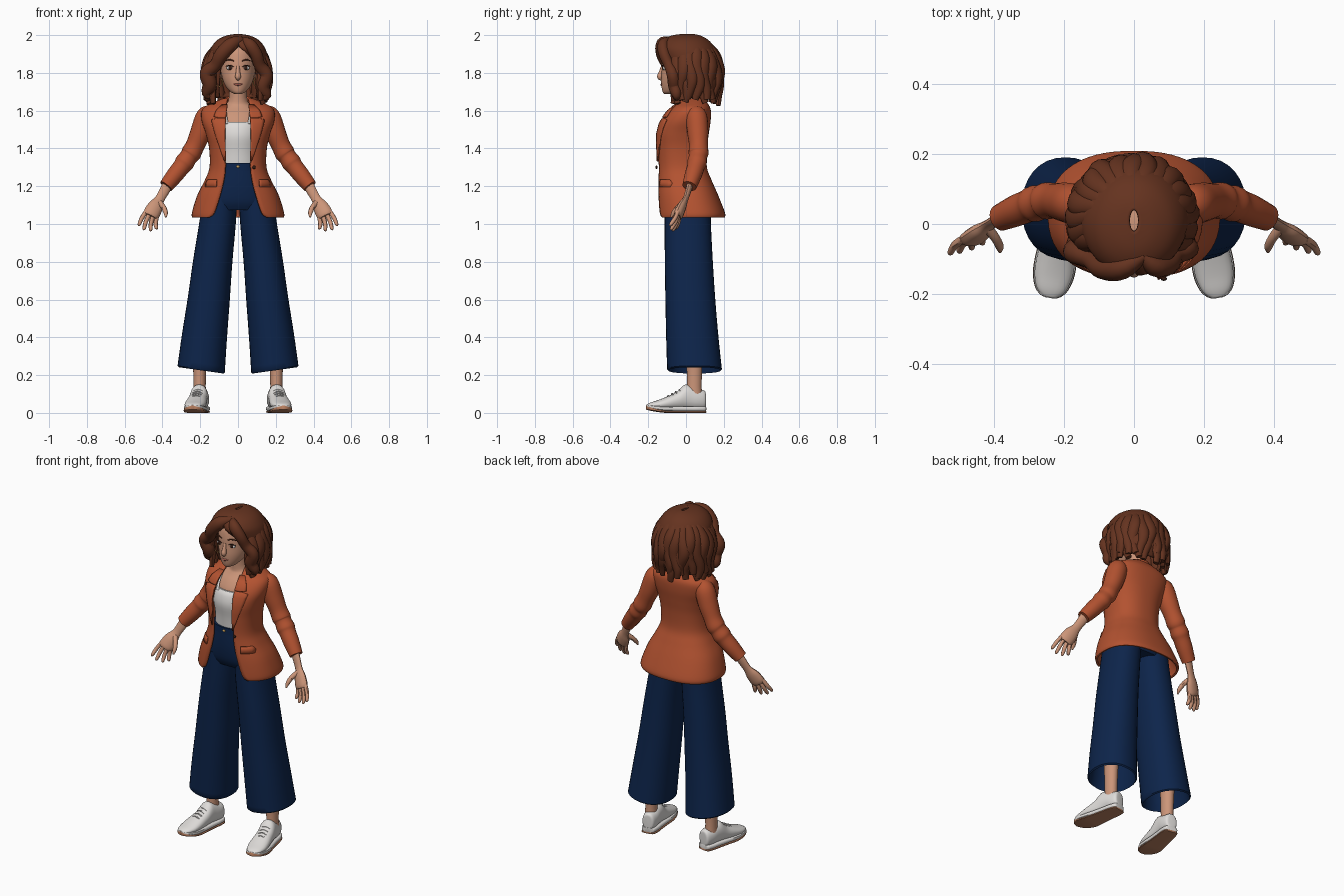
import bpy, bmesh, math, random
from mathutils import Vector, Matrix

random.seed(4)


def material(name, r, g, b):
    m = bpy.data.materials.new(name)
    m.diffuse_color = (r, g, b, 1)
    return m


RUST = material("rust cloth", .45, .085, .03)
NAVY = material("navy cloth", .004, .018, .07)
HAIR = material("brown hair", .13, .033, .014)
SKIN = material("skin", .6, .3, .19)
WHITE = material("off white", .74, .72, .7)
TAN = material("tan rubber", .5, .22, .12)
LIP = material("lip rose", .42, .12, .09)
DARK = material("dark brown", .035, .013, .008)
GOLD = material("gold", .6, .36, .1)


def smooth(rows, k=4):
    """Catmull-Rom resampling of tuples of any length."""
    out = []
    for i in range(len(rows) - 1):
        p = [rows[max(0, min(len(rows) - 1, i + d))] for d in (-1, 0, 1, 2)]
        for j in range(k):
            t = j / k
            out.append(tuple(
                .5 * (2 * b + (c - a) * t + (2 * a - 5 * b + 4 * c - d) * t * t + (3 * b - a - 3 * c + d) * t ** 3)
                for a, b, c, d in zip(*p)))
    return out + [tuple(rows[-1])]


def loft(name, rings, mat, closed=True, caps=True, mirror=False, thick=0):
    """Skin a list of equal point rings."""
    bm = bmesh.new()
    vs = [[bm.verts.new(p) for p in r] for r in rings]
    n = len(vs[0])
    for a, b in zip(vs, vs[1:]):
        for i in range(n if closed else n - 1):
            j = (i + 1) % n
            bm.faces.new((a[i], a[j], b[j], b[i]))
    if closed and caps:
        bm.faces.new(vs[0])
        bm.faces.new(vs[-1])
    bmesh.ops.remove_doubles(bm, verts=bm.verts, dist=1e-5)
    bmesh.ops.recalc_face_normals(bm, faces=bm.faces)
    me = bpy.data.meshes.new(name)
    bm.to_mesh(me)
    bm.free()
    me.materials.append(mat)
    ob = bpy.data.objects.new(name, me)
    bpy.context.collection.objects.link(ob)
    if thick:
        s = ob.modifiers.new("thickness", 'SOLIDIFY')
        s.thickness, s.offset = thick, 0
    if mirror:
        ob.modifiers.new("mirror", 'MIRROR').use_mirror_merge = False
    return ob


def spow(v, e):
    return math.copysign(abs(v) ** e, v)


def oval(z, rx, yf, yb, w=None, cx=0, n=2, slope=0, N=32):
    """Horizontal superellipse; w is the half width of a front opening."""
    cy, ry, pts = (yf + yb) / 2, (yb - yf) / 2, []
    a0 = 0 if w is None else math.asin(min(1, (max(w, 0) / rx) ** (n / 2)))
    for i in range(N):
        a = a0 + (2 * math.pi - 2 * a0) * i / (N if w is None else N - 1)
        x = rx * spow(math.sin(a), 2 / n)
        pts.append((cx + x, cy - ry * spow(math.cos(a), 2 / n), z + slope * x))
    return pts


def tube(name, pts, mat, side=(1, 0, 0), flat=1, mirror=False, N=12, k=4):
    """Swept tube through (x, y, z, radius); flat scales the depth across side."""
    rows = smooth(pts, k)
    P = [Vector(r[:3]) for r in rows]
    rings = []
    for i, p in enumerate(P):
        t = (P[min(i + 1, len(P) - 1)] - P[max(i - 1, 0)]).normalized()
        u = Vector(side)
        u = (u - t * u.dot(t)).normalized()
        v = t.cross(u)
        r = max(rows[i][3], .001)
        rings.append([p + r * (math.cos(a) * u + flat * math.sin(a) * v)
                      for a in (2 * math.pi * j / N for j in range(N))])
    return loft(name, rings, mat, mirror=mirror)


def ball(name, loc, size, mat, mirror=False):
    rows = [(math.cos(t), math.sin(t)) for t in (math.pi * (i + .03) / 10.06 for i in range(11))]
    return loft(name, [oval(loc[2] + c * size[2], s * size[0], loc[1] - s * size[1], loc[1] + s * size[1],
                            cx=loc[0], N=16) for c, s in rows], mat, mirror=mirror)


# ---- head, neck and face
loft("head", [oval(*r) for r in smooth([
    (1.688, .018, -.115, -.06), (1.70, .04, -.124, -.03), (1.73, .066, -.13, .03), (1.77, .083, -.132, .07),
    (1.82, .092, -.129, .1), (1.87, .095, -.126, .11), (1.92, .085, -.113, .1), (1.96, .05, -.07, .06)])], SKIN)
loft("neck_and_chest", [oval(*r) for r in smooth([
    (1.40, .115, -.11, .09), (1.52, .125, -.112, .1), (1.58, .125, -.085, .1), (1.62, .09, -.05, .09),
    (1.65, .052, -.04, .07), (1.75, .045, -.045, .06)])], SKIN)
tube("nose", [(0, -.124, 1.835, .008), (0, -.133, 1.80, .012), (0, -.138, 1.778, .015), (0, -.128, 1.765, .008)], SKIN)
tube("mouth", [(-.03, -.121, 1.745, .002), (0, -.13, 1.737, .006), (.03, -.121, 1.745, .002)], LIP, side=(0, 0, 1))
ball("eye_white", (.042, -.114, 1.826), (.019, .009, .012), WHITE, True)
ball("iris", (.042, -.119, 1.826), (.010, .007, .011), DARK, True)
tube("eyelash", [(.02, -.124, 1.83, .001), (.042, -.125, 1.84, .003), (.066, -.113, 1.834, .001)], DARK,
     side=(0, 0, 1), mirror=True)
tube("eyebrow", [(.02, -.127, 1.862, .002), (.045, -.123, 1.870, .004), (.07, -.108, 1.862, .001)], HAIR,
     side=(0, 0, 1), mirror=True)
ball("ear", (.093, -.01, 1.80), (.012, .02, .03), SKIN, True)
tube("hoop_earring", [(.1 + .018 * math.sin(a), -.055, 1.75 + .022 * math.cos(a), .003)
                      for a in (math.pi * i / 6 for i in range(13))], GOLD, side=(0, 1, 0), mirror=True, N=6, k=2)

# ---- hair: open-front cap plus wavy locks
loft("hair_cap", [oval(*r) for r in smooth([
    (2.0, .012, -.02, .04, 0), (1.992, .06, -.075, .075, 0), (1.97, .105, -.118, .115, 0),
    (1.935, .135, -.142, .145, .01), (1.90, .148, -.135, .16, .05), (1.85, .155, -.115, .172, .085),
    (1.79, .16, -.10, .18, .095), (1.73, .16, -.085, .18, .10), (1.67, .135, -.06, .15, .10)])],
    HAIR, closed=False, thick=.012)
for layer, (count, reach, z_end) in enumerate(((17, 1.0, 1.66), (13, .94, 1.635))):
    for i in range(count):
        a = math.radians(58 + 244 * i / (count - 1))
        ph, low = random.uniform(0, 6.28), z_end + random.uniform(-.01, .03)
        pts = []
        for j in range(9):
            t = j / 8
            f = reach * math.sin(min(1, .28 + t * 1.1) * math.pi / 2) - .1 * max(0, t - .75)
            f += .045 * math.sin(ph + t * 10) * t
            b = a + .10 * math.sin(ph + 1 + t * 9) * t
            pts.append((.165 * f * math.sin(b) - .006, .025 - .155 * f * math.cos(b),
                        1.965 + (low - 1.965) * t ** 1.25, .012 + .024 * math.sin(math.pi * min(.93, .1 + t * .85))))
        tube("hair_lock", pts, HAIR, side=(math.cos(a), math.sin(a), 0), flat=.75, N=10, k=3)
# swept front locks from an off-centre parting
tube("fringe_left", [(.03, -.09, 1.975, .015), (-.03, -.125, 1.955, .032), (-.085, -.125, 1.90, .034),
                     (-.12, -.10, 1.84, .03), (-.165, -.08, 1.80, .034), (-.15, -.07, 1.74, .035),
                     (-.165, -.05, 1.69, .024), (-.135, -.05, 1.665, .006)], HAIR, side=(0, 1, 0), flat=1.1)
tube("fringe_right", [(.025, -.09, 1.975, .015), (.06, -.12, 1.95, .03), (.095, -.115, 1.90, .03),
                      (.115, -.09, 1.84, .028), (.15, -.07, 1.79, .032), (.13, -.06, 1.73, .034),
                      (.15, -.05, 1.68, .024), (.12, -.05, 1.66, .006)], HAIR, side=(0, 1, 0), flat=1.1)

# ---- camisole and straps
loft("camisole", [oval(*r) for r in smooth([
    (1.29, .122, -.122, .09), (1.38, .118, -.13, .09), (1.46, .128, -.142, .1), (1.515, .128, -.132, .1),
    (1.54, .126, -.116, .098)])], WHITE)
tube("camisole_strap", [(.06, -.112, 1.53, .009), (.065, -.09, 1.575, .007), (.07, -.04, 1.63, .007)], WHITE,
     flat=.5, mirror=True)

# ---- jacket body: z, half width, front y, back y, front opening half width
JACKET = smooth([
    (1.035, .236, -.148, .20, .15), (1.06, .238, -.15, .20, .125), (1.15, .21, -.15, .165, .095),
    (1.23, .17, -.148, .13, .075), (1.30, .145, -.147, .105, .067), (1.40, .147, -.151, .105, .07),
    (1.48, .165, -.150, .115, .072), (1.55, .187, -.122, .125, .07), (1.605, .183, -.08, .125, .065),
    (1.635, .135, -.045, .11, .06), (1.66, .075, -.02, .09, .055)], 5)
loft("jacket_body", [oval(*r, n=2.4, N=48) for r in JACKET], RUST, closed=False, thick=.012)


def jacket_y(x, z):
    _, rx, yf, yb, _ = min(JACKET, key=lambda r: abs(r[0] - z))
    return (yf + yb) / 2 - (yb - yf) / 2 * max(0, 1 - abs(x / rx) ** 2.4) ** (1 / 2.4)


def front_plate(name, rows, mat, lift=.011):
    """Plate draped on the jacket front from rows of z, inner x, outer x."""
    rings = [[(x, jacket_y(x, z) - lift, z) for x in (a + (b - a) * i / 5 for i in range(6))] for z, a, b in rows]
    loft(name, rings, mat, closed=False, mirror=True, thick=.008)


front_plate("lapel", [(1.33, .066, .07), (1.38, .066, .088), (1.43, .067, .105), (1.48, .068, .122),
                      (1.53, .066, .136), (1.552, .065, .14), (1.558, .064, .105)], RUST)
front_plate("upper_collar", [(1.562, .064, .105), (1.568, .063, .128), (1.60, .06, .115), (1.63, .055, .085)], RUST)
front_plate("pocket_flap", [(1.195, .115, .172), (1.215, .113, .17), (1.235, .112, .158)], RUST)
tube("back_collar", [(.07, .0, 1.64, .015), (.066, .055, 1.652, .018), (0, .09, 1.66, .02),
                     (-.066, .055, 1.652, .018), (-.07, .0, 1.64, .015)], RUST, side=(0, 0, 1), flat=.6)
ball("jacket_button", (.085, -.156, 1.30), (.009, .006, .009), DARK)

# ---- sleeves with soft folds, forearms and hands
tube("sleeve", [(.135, .045, 1.595, .035), (.165, .055, 1.57, .056), (.195, .062, 1.49, .056), (.225, .066, 1.42, .05),
                (.248, .066, 1.375, .053), (.262, .063, 1.355, .048), (.283, .058, 1.325, .052),
                (.300, .052, 1.302, .047), (.335, .038, 1.258, .045), (.381, .018, 1.2, .038)], RUST,
     mirror=True, N=20)
AXIS = Vector((.85, -.1, .5))
tube("forearm", [(.36, .028, 1.23, .03), (.39, .012, 1.175, .027), (.415, -.003, 1.13, .026),
                 (.435, -.02, 1.095, .04), (.457, -.038, 1.055, .044), (.464, -.045, 1.04, .036)], SKIN,
     side=AXIS, flat=.55, mirror=True)
for i, tip in enumerate([(.432, -.055, .972), (.464, -.07, .962), (.5, -.08, .968), (.527, -.085, .99)]):
    base = Vector((.459, -.04, 1.05)) + AXIS * (-.032 + .0215 * i)
    tip = Vector(tip)
    mid = base.lerp(tip, .5) + Vector((.004, .004, 0))
    tube("finger", [(*base, .012), (*mid, .0115), (*base.lerp(tip, .9), .009), (*tip, .003)], SKIN, mirror=True, N=8)
tube("thumb", [(.418, -.01, 1.115, .016), (.395, -.04, 1.09, .014), (.383, -.065, 1.06, .012),
               (.382, -.08, 1.035, .004)], SKIN, mirror=True, N=8)

# ---- wide trousers
loft("trouser_hips", [oval(*r, n=2.2) for r in smooth([
    (1.318, .122, -.128, .092), (1.29, .127, -.131, .095), (1.2, .163, -.132, .125), (1.12, .19, -.122, .137),
    (1.075, .185, -.10, .12)])], NAVY)
LEG = smooth([(1.14, .09, -.112, .13, .095), (1.0, .097, -.113, .132, .109), (.8, .104, -.112, .142, .134),
              (.6, .111, -.109, .155, .155), (.4, .119, -.105, .172, .178), (.232, .125, -.1, .19, .195)])
LEG += [(.225, .118, -.093, .183, .195), (.26, .112, -.087, .175, .192), (.5, .1, -.08, .15, .165)]
loft("trouser_leg", [oval(z, rx, yf, yb, cx=cx, n=2.2, slope=.16 * max(0, min(1, 1.1 - z)))
                     for z, rx, yf, yb, cx in LEG], NAVY, mirror=True)
loft("waistband", [oval(z, rx, -.134, .097, n=2.2) for z, rx in ((1.283, .129), (1.322, .126))], NAVY)
ball("waist_button", (0, -.135, 1.304), (.009, .005, .007), GOLD)
loft("ankle", [oval(*r, cx=.203) for r in ((.08, .036, 0, .088), (.14, .032, .005, .082), (.22, .034, .004, .085),
                                           (.5, .045, -.01, .1))], SKIN, mirror=True)

# ---- shoes: y, half width, bottom z, top z
SHOE = smooth([(.104, .014, .035, .10), (.098, .034, .015, .118), (.06, .043, .012, .128), (.02, .045, .012, .146),
               (-.01, .047, .012, .148), (-.05, .050, .012, .112), (-.10, .055, .012, .088), (-.15, .054, .014, .068),
               (-.19, .041, .02, .055), (-.209, .022, .026, .046), (-.214, .006, .032, .040)])
TURN = Matrix.Translation((.197, .05, 0)) @ Matrix.Rotation(math.radians(9.5), 4, 'Z') @ Matrix.Translation((0, -.05, 0))


def shoe_part(name, mat, grow, section, n):
    rings = []
    for y, hw, z0, z1 in SHOE:
        lo, hi = section(y, z0, z1)
        rings.append([TURN @ Vector(((hw + grow) * spow(math.cos(a), 2 / n), y * (1 + grow * .3),
                                     (lo + hi) / 2 + (hi - lo) / 2 * spow(math.sin(a), 2 / n)))
                      for a in (2 * math.pi * j / 20 for j in range(20))])
    loft(name, rings, mat, mirror=True)


def toe(y):
    return .016 * max(0, (-.10 - y) / .11) ** 1.5


shoe_part("shoe_upper", WHITE, 0, lambda y, a, b: (a + .005, b), 2.2)
shoe_part("midsole", WHITE, .004, lambda y, a, b: (.008 + toe(y), .036 + toe(y) * .4), 4)
shoe_part("outsole", TAN, .005, lambda y, a, b: (toe(y), .010 + toe(y) * 1.7), 4)
for i in range(4):
    y, z = -.035 - .02 * i, .124 - .0105 * i
    lace = [(*(TURN @ Vector((x, y, z - abs(x) * .35))), .0035) for x in (-.026, 0, .026)]
    tube("shoelace", lace, WHITE, side=(0, 0, 1), mirror=True, N=6)

# ---- soft shading with crisp edges
bpy.ops.object.select_all(action='SELECT')
bpy.context.view_layer.objects.active = bpy.data.objects["head"]
bpy.ops.object.shade_smooth_by_angle(angle=math.radians(45))
